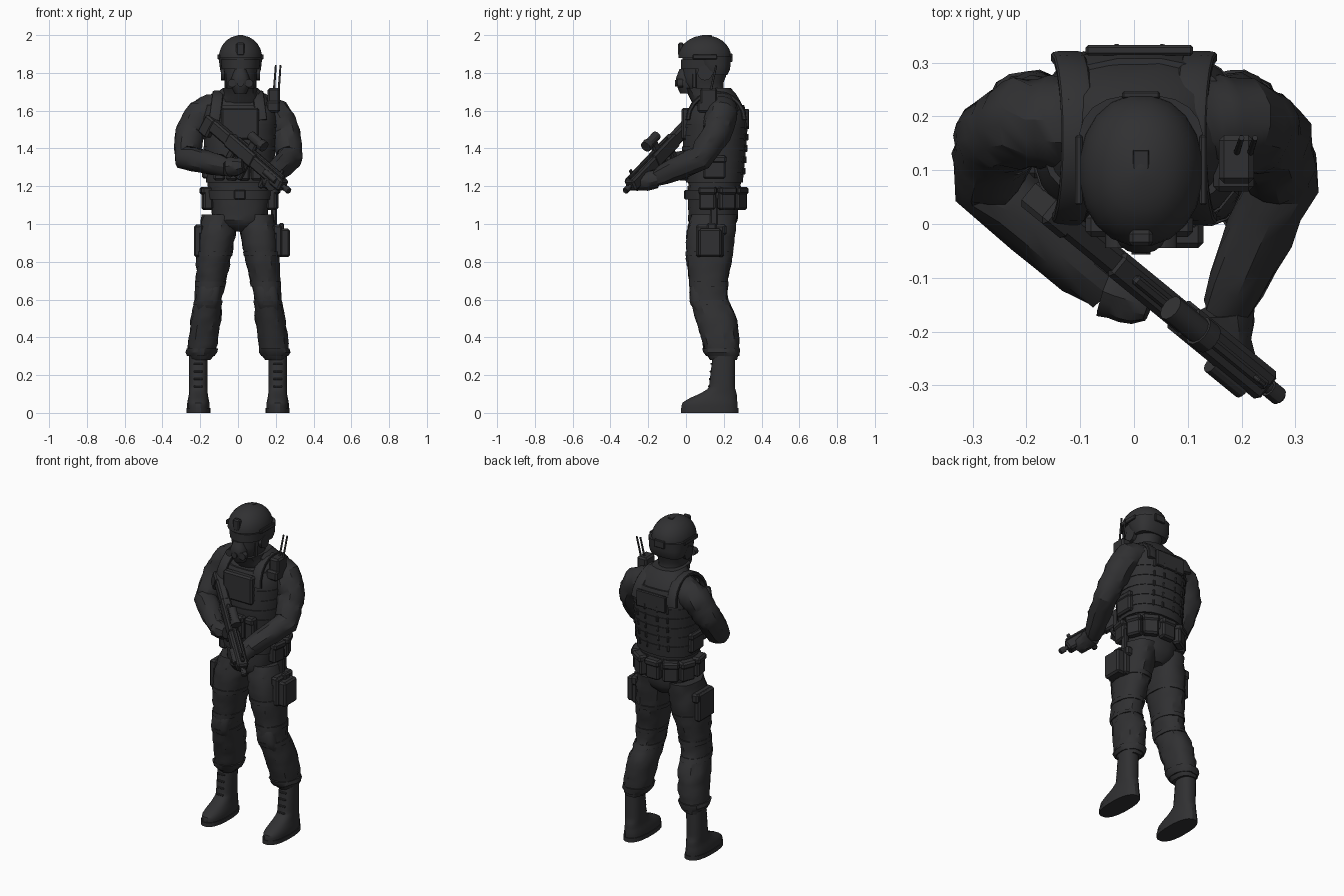
import bpy, bmesh, math, random
from mathutils import Vector, Matrix

random.seed(4)
if bpy.data.objects.get("Cube"):
    bpy.data.objects.remove(bpy.data.objects["Cube"])

LEFT, BACK, RIGHT, FRONT = (math.pi / 2 * quarter for quarter in range(4))
SIDES = (("right", -1, RIGHT), ("left", 1, LEFT))

# One dark fabric colour
fabric = bpy.data.materials.new("charcoal_fabric")
fabric.use_nodes = True
colour = (.03, .03, .032, 1)
fabric.diffuse_color = colour
shader = next(node for node in fabric.node_tree.nodes if node.type == 'BSDF_PRINCIPLED')
shader.inputs["Base Color"].default_value = colour
shader.inputs["Roughness"].default_value = .8


def finish(name, bm):
    bmesh.ops.recalc_face_normals(bm, faces=bm.faces)
    mesh = bpy.data.meshes.new(name)
    bm.to_mesh(mesh)
    bm.free()
    mesh.materials.append(fabric)
    part = bpy.data.objects.new(name, mesh)
    bpy.context.collection.objects.link(part)
    bpy.ops.object.select_all(action='DESELECT')
    part.select_set(True)
    bpy.context.view_layer.objects.active = part
    bpy.ops.object.shade_smooth_by_angle(angle=math.radians(30))


def skin(name, loops):
    bm = bmesh.new()
    rows = [[bm.verts.new(point) for point in loop] for loop in loops]
    for low, high in zip(rows, rows[1:]):
        for i in range(len(low)):
            bm.faces.new((low[i - 1], low[i], high[i], high[i - 1]))
    bm.faces.new(rows[0])
    bm.faces.new(rows[-1])
    finish(name, bm)


def oval(angle, power):
    return [math.copysign(abs(f) ** (2 / power), f) for f in (math.cos(angle), math.sin(angle))]


def angles(sides):
    return [math.tau * (i + .5) / sides for i in range(sides)]


# Upright body form: rows hold height, half width, depth centre and half depth
class Form:
    def __init__(self, rows, x, lean=0, side=1, power=2.4):
        self.rows, self.x, self.lean, self.side, self.power = rows, x, lean, side, power

    def point(self, z, angle, grow=0):
        pairs = list(zip(self.rows, self.rows[1:]))
        low, high = next((pair for pair in pairs if z <= pair[1][0]), pairs[-1])
        blend = (z - low[0]) / (high[0] - low[0])
        width, y, depth = Vector(low[1:]).lerp(Vector(high[1:]), blend)
        c, s = oval(angle, self.power)
        x = self.side * (self.x - self.lean * z)
        return Vector((x + (width + grow) * c, y + (depth + grow) * s, z))

    # Skin over a range of heights, optionally padded and creased
    def shell(self, name, low, high, grow=0, fold=0, levels=1):
        loops = []
        for level in range(levels + 1):
            z = low + (high - low) * level / levels
            loops.append([self.point(z, a, grow + random.uniform(-fold, fold)) for a in angles(20)])
        skin(name, loops)

    # Box resting on the surface, its depth pointing outward
    def attach(self, name, z, angle, size, grow=0):
        frame = Matrix.Translation(self.point(z, angle, grow)) @ Matrix.Rotation(angle - BACK, 4, 'Z')
        box(name, (0, 0, 0), size, frame)

    def pouch(self, name, z, angle, size, grow=0):
        width, depth, height = size
        self.attach(name, z, angle, size, grow)
        self.attach(name + "_flap", z + height * .35, angle, (width * 1.08, depth * 1.15, height / 3), grow)


# Limb or strap along a path, tapering toward its end
def tube(name, path, start, end, flat=1, power=2, fold=0, steps=4):
    pts = [Vector(path[0])]
    for a, b in zip(path, path[1:]):
        pts += [Vector(a).lerp(Vector(b), (k + 1) / steps) for k in range(steps)]
    loops = []
    last = len(pts) - 1
    for i, p in enumerate(pts):
        d = (pts[min(i + 1, last)] - pts[max(i - 1, 0)]).normalized()
        a = Vector((1, 0, 0))
        a = (a - d * a.dot(d)).normalized()
        b = d.cross(a) * flat
        radius = end + (start - end) * math.sqrt(1 - i / last)
        loop = []
        for c, s in (oval(angle, power) for angle in angles(14)):
            loop.append(p + (a * c + b * s) * (radius + random.uniform(-fold, fold)))
        loops.append(loop)
    skin(name, loops)


def box(name, centre, size, frame=Matrix()):
    bm = bmesh.new()
    bmesh.ops.create_cube(bm, size=1, matrix=Matrix.Diagonal((*size, 1)))
    bmesh.ops.bevel(bm, geom=bm.edges[:], offset=min(.01, min(size) / 4), segments=1, affect='EDGES')
    bm.transform(frame @ Matrix.Translation(centre))
    finish(name, bm)


def rod(name, centre, radius, length, axis='X', frame=Matrix()):
    bm = bmesh.new()
    bmesh.ops.create_cone(bm, cap_ends=True, segments=12, radius1=radius, radius2=radius, depth=length)
    turn = Vector((0, 0, 1)).rotation_difference(Vector([axis == name for name in 'XYZ']))
    bm.transform(frame @ Matrix.Translation(centre) @ turn.to_matrix().to_4x4())
    finish(name, bm)


# Trousers, boots and leg gear
leg_rows = [(.28, .055, .2, .07), (.32, .075, .19, .09), (.4, .08, .18, .1), (.5, .08, .16, .11),
            (.6, .07, .12, .1), (.7, .08, .12, .1), (.8, .09, .12, .12), (.95, .1, .13, .13), (1.05, .09, .15, .12)]
boot_rows = [(0, .06, .125, .15), (.05, .06, .125, .15), (.075, .055, .14, .13), (.1, .05, .17, .1),
             (.13, .05, .19, .07), (.3, .05, .2, .06)]
knee_rows = [(.54, .05, .08, .03), (.58, .06, .07, .05), (.66, .06, .07, .05), (.71, .05, .08, .04)]
for label, side, outside in SIDES:
    leg = Form(leg_rows, .235, .13, side, 2.2)
    boot = Form(boot_rows, .21, 0, side)
    leg.shell(label + "_trouser_leg", .28, 1.05, fold=.005, levels=26)
    boot.shell(label + "_boot", .01, .3, levels=20)
    boot.shell(label + "_boot_sole", 0, .025, grow=.004)
    leg.shell(label + "_trouser_cuff", .3, .34, grow=.006, fold=.005, levels=2)
    for k in range(4):
        boot.attach(label + "_boot_lace", .14 + k * .04, FRONT, (.05, .01, .01))
    for z in (.57, .67, .83):
        leg.shell(label + "_leg_strap", z, z + .025, grow=.005)
    Form(knee_rows, .235, .13, side, 3).shell(label + "_knee_pad", .54, .71, levels=6)
    leg.pouch(label + "_cargo_pocket", .91, outside, (.15, .04, .17))

    # Arms share the shoulder and elbow; each wrist meets the rifle
    wrist, knuckles = (((-.05, -.12, 1.3), (.03, -.15, 1.31)) if side < 0
                       else ((.17, -.16, 1.24), (.18, -.27, 1.21)))
    elbow = (side * .275, .08, 1.35)
    upper = [(side * .1, .185, 1.61), (side * .2, .19, 1.58), (side * .255, .16, 1.48)]
    tube(label + "_sleeve", upper + [elbow, wrist], .09, .045, fold=.005, steps=5)
    tube(label + "_glove", [wrist, knuckles], .052, .036, fold=.005)

# Holster with sidearm on the left thigh
leg.attach("holster", .9, LEFT, (.12, .06, .15), grow=.03)
leg.attach("sidearm_grip", .98, LEFT, (.05, .03, .05), grow=.025)
leg.attach("holster_hanger", 1.04, LEFT, (.04, .03, .2))

# Trunk, belt and vest
trunk = Form([(.96, .05, .15, .08), (1, .14, .14, .13), (1.2, .17, .15, .14), (1.4, .18, .15, .16),
              (1.55, .19, .16, .16), (1.62, .18, .165, .14), (1.68, .14, .17, .1), (1.73, .08, .14, .09)], .01)
trunk.shell("trouser_seat", .96, 1.2, fold=.003, levels=8)
trunk.shell("jacket", 1.17, 1.72, fold=.004, levels=16)
trunk.shell("vest", 1.22, 1.63, grow=.01, levels=10)
trunk.shell("belt", 1.13, 1.18, grow=.014)
trunk.attach("belt_buckle", 1.155, FRONT, (.06, .02, .05), grow=.01)
for turn in (-.1, .25, .65, 1, 1.35, 1.75, 2.1):
    trunk.pouch("belt_pouch", 1.135, turn * BACK, (.09, .05, .12), grow=.015)
for k in range(5):
    z = 1.27 + k * .06
    trunk.shell("vest_webbing", z, z + .02, grow=.014)
    for turn in (.7, .9, 1.1, 1.3):
        trunk.attach("webbing_loop", z + .01, turn * BACK, (.012, .01, .035), grow=.013)
trunk.attach("chest_plate", 1.53, FRONT, (.2, .045, .17))
trunk.attach("back_panel", 1.56, BACK, (.2, .02, .1), grow=.005)
for k in range(4):
    x = (k - 1.5) * .066
    box("magazine_pouch", (x, -.015, 1.3), (.06, .05, .14))
    box("magazine_pouch_flap", (x, -.02, 1.35), (.06, .05, .04))
for label, side, outside in SIDES:
    trunk.pouch(label + "_side_pouch", 1.3, outside, (.12, .04, .12), grow=.005)
    arch = [(side * (.125 - .02 * math.sin(t)), .16 - .15 * math.cos(t), 1.55 + .145 * math.sin(t))
            for t in (math.pi * k / 10 for k in range(11))]
    tube(label + "_shoulder_strap", arch, .03, .03, flat=.4, power=4, steps=1)

# Radio on the left shoulder
box("radio", (.19, .12, 1.67), (.065, .09, .1))
box("radio_pouch", (.185, .11, 1.62), (.075, .1, .06))
for x in (.19, .215):
    tube("antenna", [(x, .13, 1.7), (x + .01, .16, 1.84)], .006, .005, steps=1)

# Rifle held across the body: local x runs to the muzzle, local z is up
along = Vector((.44, -.36, -.38)).normalized()
up = (Vector((0, 0, 1)) - along * along.z).normalized()
gun = Matrix((along, up.cross(along), up)).transposed().to_4x4()
gun.translation = (-.165, .035, 1.55)
for name, x, z, size in (
        ("butt", .03, -.02, (.07, .06, .11)), ("stock", .12, 0, (.16, .05, .07)),
        ("receiver", .29, 0, (.22, .055, .08)), ("handguard", .51, 0, (.24, .065, .065)),
        ("rail", .42, .04, (.38, .02, .02)), ("grip", .24, -.07, (.04, .03, .09)),
        ("magazine", .34, -.08, (.06, .03, .12)), ("foregrip", .5, -.06, (.03, .03, .07)),
        ("front_sight", .58, .05, (.02, .01, .04)), ("scope_mount", .34, .06, (.05, .03, .05))):
    box("rifle_" + name, (x, 0, z), size, gun)
rod("rifle_barrel", (.64, 0, 0), .012, .08, frame=gun)
rod("muzzle_brake", (.66, 0, 0), .017, .03, frame=gun)
rod("side_light", (.55, -.035, .01), .016, .09, frame=gun)
rod("scope", (.34, 0, .1), .025, .09, frame=gun)
rod("scope_lens_ring", (.39, 0, .1), .03, .03, frame=gun)

# Head, collar, mask and goggles
middle = .013
head = Form([(1.64, .1, .15, .1), (1.7, .07, .11, .09), (1.75, .08, .09, .11), (1.8, .09, .1, .12),
             (1.9, .1, .1, .12)], middle, power=2.2)
head.shell("head", 1.66, 1.9, levels=8)
head.shell("collar", 1.64, 1.72, grow=.015, fold=.004, levels=3)
head.shell("goggles", 1.82, 1.87, grow=.008)
mask = Form([(1.69, .03, .01, .04), (1.73, .05, 0, .05), (1.77, .05, 0, .055), (1.82, .03, 0, .035)], middle)
mask.shell("face_mask", 1.69, 1.82, levels=5)
rod("mask_valve", (middle, -.05, 1.745), .018, .014, 'Y')

# Helmet dome, rear guard and fittings
arc = [math.radians(step * 12) for step in range(8)]
dome = Form([(1.88 + .12 * math.sin(t), .116 * math.cos(t), .1, .142 * math.cos(t)) for t in arc],
            middle, power=2.1)
dome.shell("helmet_shell", 1.88, 2, levels=12)
guard = Form([(1.79, .1, .16, .06), (1.82, .11, .155, .08), (1.89, .117, .14, .1)], middle, power=2.6)
guard.shell("helmet_rear_guard", 1.79, 1.89, levels=4)
dome.attach("helmet_mount", 1.925, FRONT, (.045, .03, .07), grow=-.005)
guard.attach("helmet_rear_box", 1.88, BACK, (.07, .015, .045))
box("helmet_top_patch", (middle, .12, 1.996), (.03, .035, .008))
for label, side, outside in SIDES:
    rod(label + "_mask_filter", (middle + side * .045, -.03, 1.745), .022, .03, 'Y')
    rod(label + "_ear_cup", (middle + side * .088, .1, 1.8), .04, .03)
    head.attach(label + "_chin_strap", 1.77, outside + side * -.4, (.02, .01, .1))
    dome.attach(label + "_helmet_rail", 1.885, outside, (.13, .014, .026))
